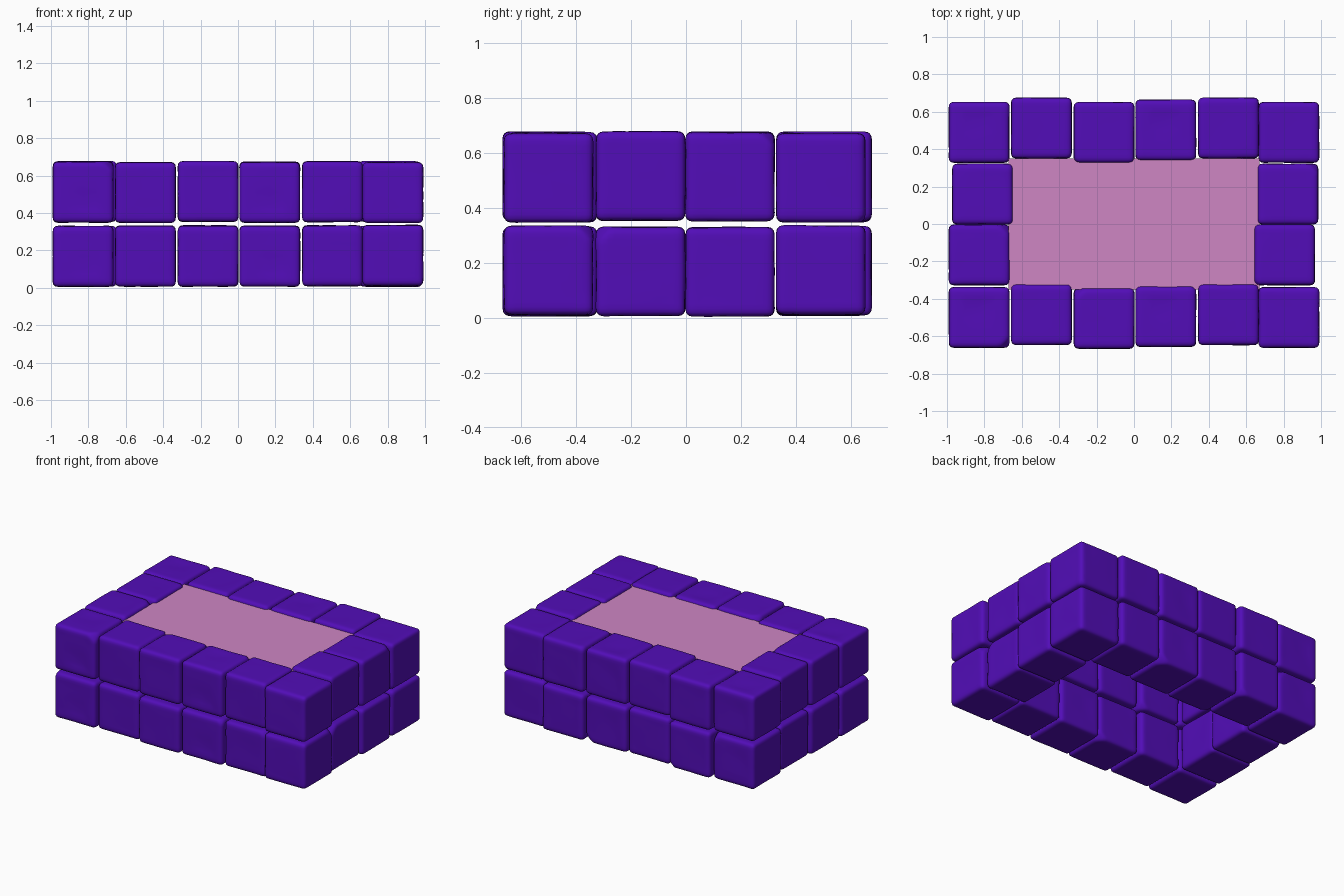
import bpy, bmesh, random
from math import exp
from mathutils import Vector, noise

random.seed(4)
if "Cube" in bpy.data.objects:
    bpy.data.objects.remove(bpy.data.objects["Cube"], do_unlink=True)


def make_material(name, color):
    mat = bpy.data.materials.new(name)
    mat.use_nodes = True
    mat.diffuse_color = color
    mat.node_tree.nodes["Principled BSDF"].inputs["Base Color"].default_value = color
    return mat


purple = make_material("deep purple", (0.085, 0.004, 0.48, 1))
pink = make_material("soft pink", (0.62, 0.24, 0.55, 1))

HALF = 0.164      # half the side of a block
ROUND = 0.028     # edge radius


def add_object(name, bm, mat, location):
    mesh = bpy.data.meshes.new(name)
    bm.to_mesh(mesh)
    bm.free()
    mesh.materials.append(mat)
    obj = bpy.data.objects.new(name, mesh)
    obj.location = location
    bpy.context.collection.objects.link(obj)
    return obj


def add_block(name, location, dented):
    """A worn stone cube: rounded edges, one chipped corner, optional dents."""
    bm = bmesh.new()
    bmesh.ops.create_cube(bm, size=2)
    bmesh.ops.subdivide_edges(bm, edges=bm.edges[:], cuts=11, use_grid_fill=True)
    seed = Vector((random.uniform(0, 50) for _ in range(3)))
    chip = Vector((random.choice((-1, 1)) for _ in range(3))).normalized()
    chip_limit = HALF * random.uniform(1.45, 1.6)
    dents = [Vector((0.03, -HALF, -0.06)), Vector((-0.02, 0.05, HALF)),
             Vector((-0.04, HALF, 0.03))] if dented else []
    inner = HALF - ROUND
    for v in bm.verts:
        # crowd the grid towards the edges, then round them
        p = Vector((HALF * (1 if c > 0 else -1) * abs(c) ** 0.5 for c in v.co))
        core = Vector((max(-inner, min(inner, c)) for c in p))
        normal = (p - core).normalized()
        p = core + normal * ROUND
        p -= normal * 0.004 * (1 + noise.noise(p * 9 + seed)) * 0.5
        over = p.dot(chip) - chip_limit
        if over > 0:
            p -= chip * over * 0.8
        for d in dents:
            p -= normal * 0.014 * exp(-((p - d).length / 0.035) ** 2)
        v.co = p
    for f in bm.faces:
        f.smooth = True
    add_object(name, bm, purple, location)


# Ring of blocks: six along the front and back, two on each end
columns = [-0.828, -0.495, -0.16, 0.17, 0.505, 0.828]
back_y = [0.49, 0.513, 0.49, 0.503, 0.513, 0.49]
front_y = [-0.5, -0.485, -0.505, -0.495, -0.485, -0.5]
sides = {
    "front": list(zip(columns, front_y)),
    "back": list(zip(columns, back_y)),
    "right": [(-0.81, 0.16), (-0.828, -0.165)],
    "left": [(0.823, 0.16), (0.805, -0.165)],
}

for layer, height in (("lower", 0.17), ("upper", 0.512)):
    for side, spots in sides.items():
        for i, (x, y) in enumerate(spots):
            lift = random.uniform(-0.004, 0.004)
            add_block(f"{layer}_{side}_block_{i + 1}", (x, y, height + lift),
                      len(spots) == 6 and i in (0, 3))

# Flat sheet filling the middle of the ring
bm = bmesh.new()
bmesh.ops.create_grid(bm, x_segments=1, y_segments=1, size=1)
bmesh.ops.scale(bm, vec=(0.67, 0.35, 1), verts=bm.verts[:])
add_object("pool_surface", bm, pink, (0, 0, 0.655))
